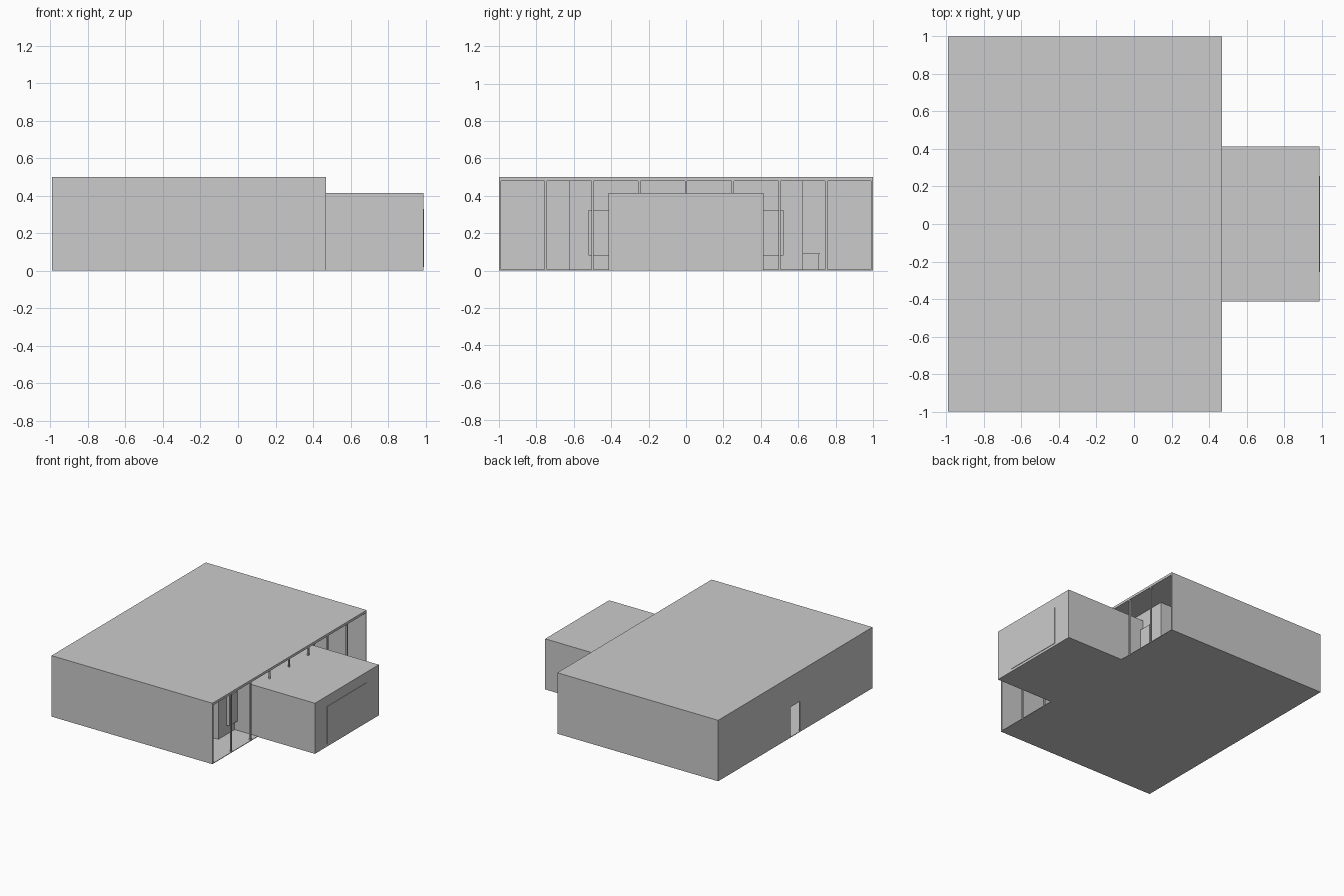
import bpy
import bmesh

if "Cube" in bpy.data.objects:
    bpy.data.objects.remove(bpy.data.objects["Cube"])


def box(name, x, y, z):
    """Axis-aligned box from (min, max) ranges."""
    bm = bmesh.new()
    bmesh.ops.create_cube(bm, size=1)
    for v in bm.verts:
        v.co = [r[0] if c < 0 else r[1] for c, r in zip(v.co, (x, y, z))]
    mesh = bpy.data.meshes.new(name)
    bm.to_mesh(mesh)
    bm.free()
    obj = bpy.data.objects.new(name, mesh)
    bpy.context.collection.objects.link(obj)
    return obj


def mirrored_pair(name, x, y, z):
    """The same box on both sides of the y = 0 plane."""
    box(name + "_right", x, y, z)
    box(name + "_left", x, (-y[1], -y[0]), z)


BACK, FRONT, END = -0.992, 0.468, 0.988   # main hall and annex extents in x
T = 0.01                                  # wall thickness
FLOOR, CEIL, TOP = 0.005, 0.48, 0.5
ROOM = 0.25                               # front of the inner room

# Floor and roof slabs
box("floor_slab", (BACK, FRONT), (-1, 1), (0, FLOOR))
box("roof_slab", (BACK, FRONT), (-1, 1), (CEIL, TOP))

# Side walls, and a rear wall with a doorway
mirrored_pair("side_wall", (BACK, FRONT), (1 - T, 1), (FLOOR, CEIL))
mirrored_pair("rear_wall", (BACK, BACK + T), (0.06, 1 - T), (FLOOR, CEIL))
box("door_lintel", (BACK, BACK + T), (-0.06, 0.06), (0.25, CEIL))

# Slim columns along the open side
for i in range(9):
    y = max(-0.994, min(0.994, -1 + 0.25 * i))
    box("column", (FRONT - 0.012, FRONT), (y - 0.006, y + 0.006), (FLOOR, CEIL))

# Inner room
box("room_front_wall", (ROOM, ROOM + T), (-0.625, 0.625), (FLOOR, CEIL))
mirrored_pair("room_side_wall", (BACK + T, ROOM), (0.615, 0.625), (FLOOR, CEIL))

# Wide panel on the front of the inner room
box("wall_panel", (ROOM + T, ROOM + T + 0.025), (-0.52, 0.52), (0.08, 0.325))

# Lower annex running out from the inner room, with its raised outer panel
box("annex", (ROOM + T, END), (-0.414, 0.414), (0, 0.415))
box("annex_panel", (END, END + 0.004), (-0.255, 0.255), (0.02, 0.33))

# Desk beside the inner room
box("desk_top", (-0.1, 0.1), (0.625, 0.715), (0.085, 0.093))
for x in (-0.1, 0.092):
    box("desk_leg", (x, x + 0.008), (0.625, 0.71), (FLOOR, 0.085))
